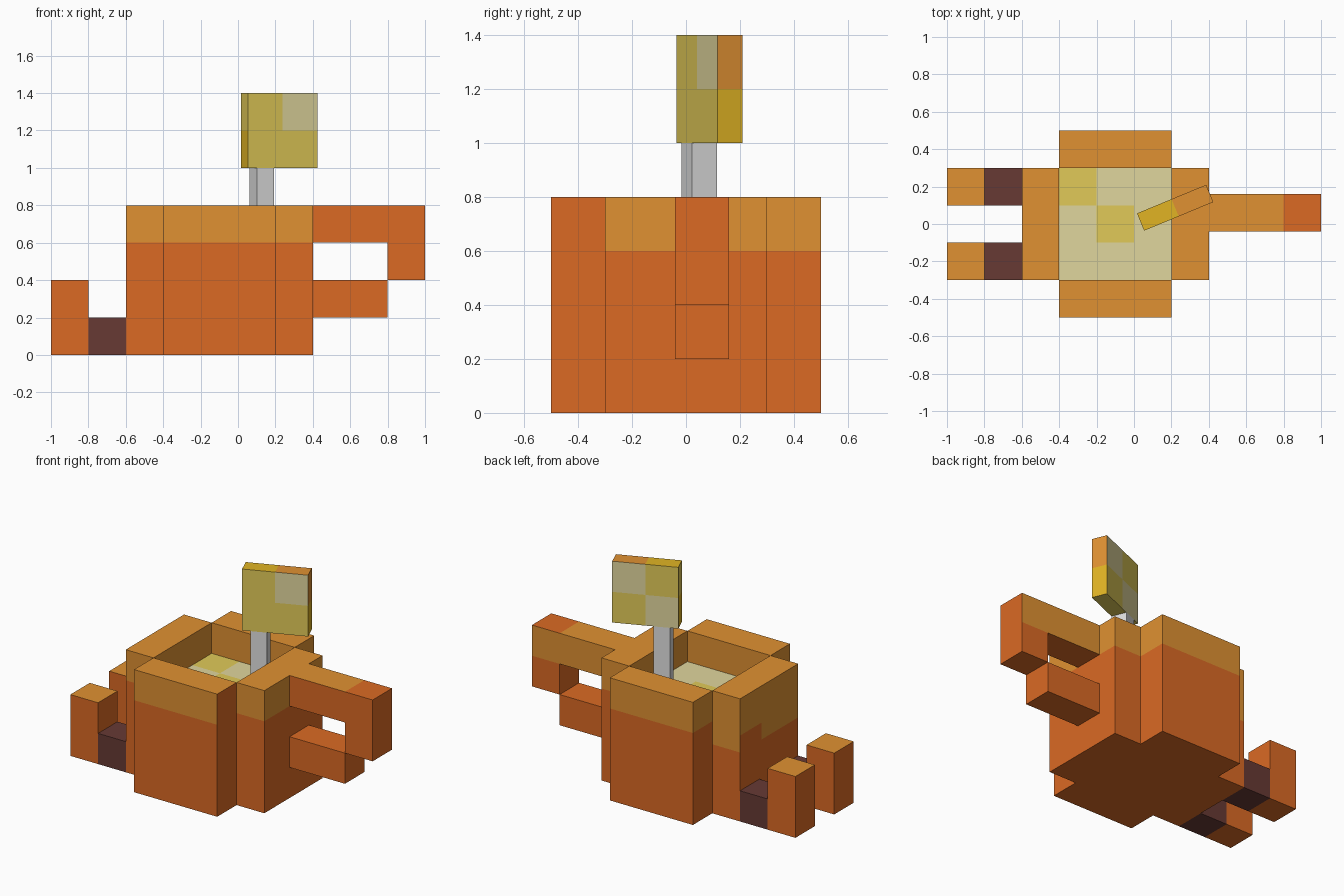
import bpy, bmesh, math
from mathutils import Vector

if "Cube" in bpy.data.objects:
    bpy.data.objects.remove(bpy.data.objects["Cube"])

# Palette (sRGB 0-255, converted to linear)
PALETTE = {
    "orange": (219, 106, 36), "amber": (224, 145, 50), "cream": (224, 214, 157),
    "pale_yellow": (225, 202, 88), "gold": (225, 180, 36),
    "dark_brown": (103, 58, 52), "light_grey": (222, 222, 222),
}
NAMES = list(PALETTE)
MATS = []
for n, rgb in PALETTE.items():
    m = bpy.data.materials.new(n)
    lin = [((c / 255 + 0.055) / 1.055) ** 2.4 for c in rgb]
    m.diffuse_color = (*lin, 1)
    m.use_nodes = True
    m.node_tree.nodes["Principled BSDF"].inputs["Base Color"].default_value = m.diffuse_color
    MATS.append(m)


def box(name, lo, hi, rule, cuts=(), loc=(0, 0, 0), angle=0):
    """Box from lo to hi, sliced at (axis, value) cuts; rule(centre, normal) names the colour."""
    bm = bmesh.new()
    bmesh.ops.create_cube(bm, size=1)
    for v in bm.verts:
        v.co = Vector([lo[i] if v.co[i] < 0 else hi[i] for i in range(3)])
    for axis, value in cuts:
        p, n = Vector((0, 0, 0)), Vector((0, 0, 0))
        p[axis], n[axis] = value, 1
        bmesh.ops.bisect_plane(bm, geom=bm.verts[:] + bm.edges[:] + bm.faces[:],
                               plane_co=p, plane_no=n)
    bm.normal_update()
    for f in bm.faces:
        f.material_index = NAMES.index(rule(f.calc_center_median(), f.normal))
    me = bpy.data.meshes.new(name)
    bm.to_mesh(me)
    bm.free()
    for m in MATS:
        me.materials.append(m)
    ob = bpy.data.objects.new(name, me)
    ob.location, ob.rotation_euler = loc, (0, 0, angle)
    bpy.context.collection.objects.link(ob)
    return ob


# Pot walls: glazed amber rim over orange
def glaze(c, n):
    return "amber" if c.z > 0.6 else "orange"


def front_glaze(c, n):
    return "orange" if n.x > 0.5 else glaze(c, n)


def left_glaze(c, n):
    # Glaze runs lower on the outer side and the back corner
    if n.x < -0.5:
        return "amber" if c.z > (0.56 if c.y > 0.08 else 0.45) else "orange"
    if n.y > 0.5:
        return "amber" if c.z > 0.45 else "orange"
    return glaze(c, n)


RIM = [(2, 0.6)]
box("front_wall", (-0.4, -0.5, 0), (0.2, -0.3, 0.8), front_glaze, RIM)
box("back_wall", (-0.4, 0.3, 0), (0.2, 0.5, 0.8), glaze, RIM)
box("right_wall", (0.2, -0.3, 0), (0.4, 0.3, 0.8), glaze, RIM)
box("left_wall", (-0.6, -0.3, 0), (-0.4, 0.3, 0.8), left_glaze,
    RIM + [(2, 0.56), (2, 0.45), (1, 0.08)])


# Liquid filling with two yellow patches
def liquid(c, n):
    if n.z < 0.5:
        return "orange"
    corner = c.x < -0.2 and c.y > 0.1
    middle = -0.2 < c.x < 0 and -0.1 < c.y < 0.1
    return "pale_yellow" if corner or middle else "cream"


box("filling", (-0.4, -0.3, 0), (0.2, 0.3, 0.6), liquid,
    [(0, -0.2), (0, 0), (1, -0.1), (1, 0.1)])

# Handle on the right
box("handle_top", (0.4, -0.04, 0.6), (0.8, 0.16, 0.8),
    lambda c, n: "amber" if n.z > 0.5 or n.y > 0.5 else "orange")
box("handle_end", (0.8, -0.04, 0.4), (1.0, 0.16, 0.8),
    lambda c, n: "amber" if n.y > 0.5 and c.z > 0.6 else "orange", RIM)
box("handle_bottom", (0.4, -0.04, 0.2), (0.8, 0.16, 0.4), lambda c, n: "orange")

# Two feet on the left, each with a dark link and an upright toe
for side, y in (("front", -0.3), ("back", 0.1)):
    box(side + "_foot_link", (-0.8, y, 0), (-0.6, y + 0.2, 0.2),
        lambda c, n: "dark_brown")
    box(side + "_foot_toe", (-1.0, y, 0), (-0.8, y + 0.2, 0.4),
        lambda c, n: "amber" if n.z > 0.5 else "orange")


# Turned paddle: grey stem and a patched blade
def blade(c, n):
    right, upper = c.x > 0, c.z > 1.2
    if n.z > 0.5:
        return "amber" if right else "gold"
    if n.x > 0.5:
        return "amber" if upper else "gold"
    if n.x < -0.5:
        return "pale_yellow" if upper else "gold"
    if n.y < -0.5:
        return "cream" if right and upper else "pale_yellow"
    if n.y > 0.5:
        return "cream" if right == upper else "pale_yellow"
    return "pale_yellow"


PLACE = dict(loc=(0.22, 0.087, 0), angle=math.radians(22.5))
box("paddle_stem", (-0.15, -0.05, 0.59), (-0.05, 0.05, 1.0),
    lambda c, n: "light_grey", **PLACE)
box("paddle_blade", (-0.2, -0.05, 1.0), (0.2, 0.05, 1.4), blade,
    [(0, 0), (2, 1.2)], **PLACE)
